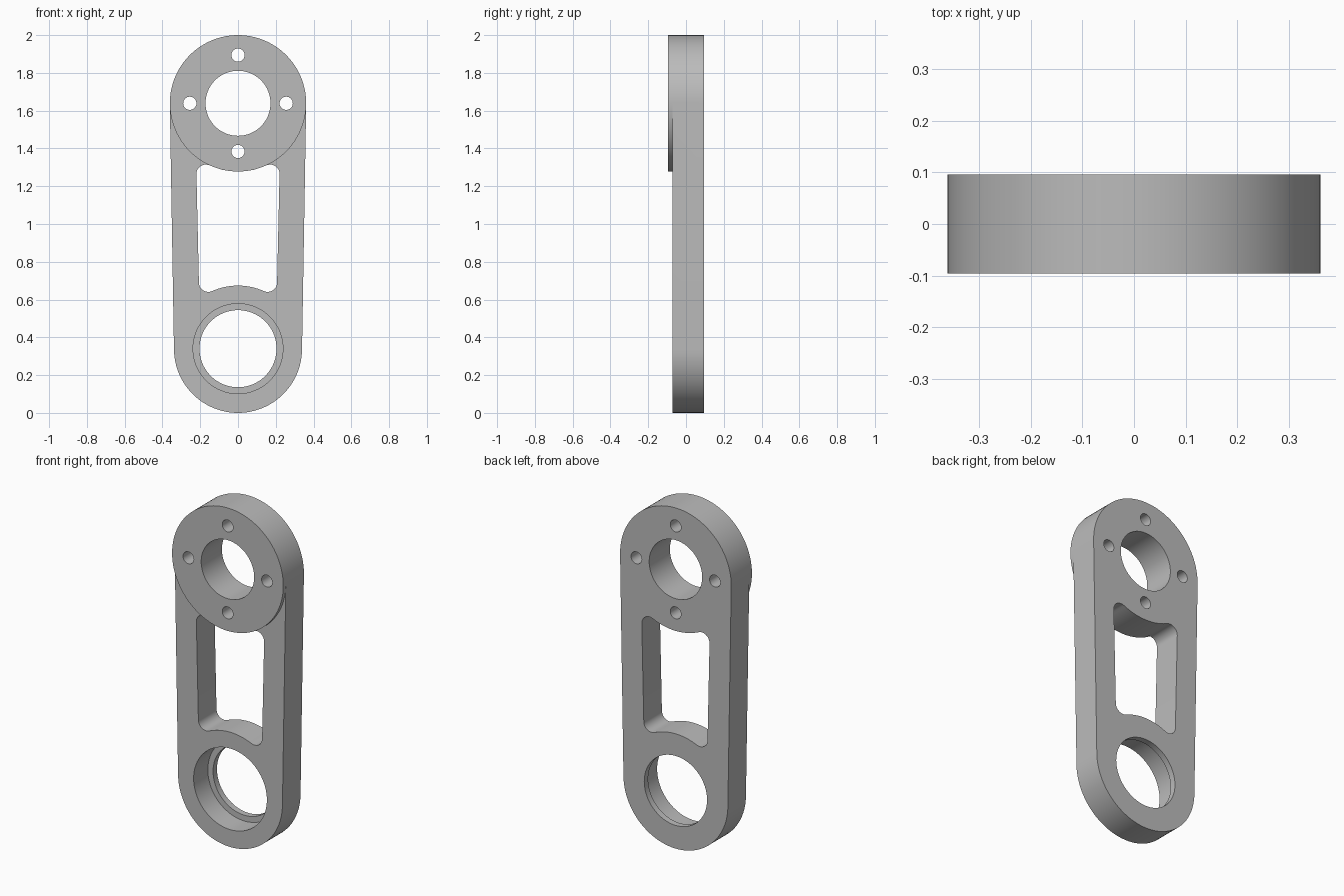
import bpy, bmesh, math
from math import sin, cos, pi

cube = bpy.data.objects.get("Cube")
if cube:
    bpy.data.objects.remove(cube, do_unlink=True)

# Main dimensions
TOP_Z, TOP_R = 1.639, 0.361
LOW_Z, LOW_R = 0.339, 0.339
FRONT, STEP, BACK = -0.096, -0.072, 0.096

grey = bpy.data.materials.new("machined grey")
grey.use_nodes = True
colour = (0.5, 0.5, 0.5, 1)
grey.diffuse_color = colour
grey.node_tree.nodes["Principled BSDF"].inputs["Base Color"].default_value = colour


def arc(x, z, r, start, end, steps):
    """Points along an arc in the x-z plane, both ends included."""
    return [(x + r * cos(start + (end - start) * i / steps),
             z + r * sin(start + (end - start) * i / steps)) for i in range(steps + 1)]


def circle(x, z, r, steps=96):
    return arc(x, z, r, 0, 2 * pi, steps)[:-1]


def prism(name, points, y0, y1):
    """Extrude an x-z outline from y0 to y1."""
    bm = bmesh.new()
    face = bm.faces.new([bm.verts.new((x, y0, z)) for x, z in points])
    out = bmesh.ops.extrude_face_region(bm, geom=[face])
    verts = [v for v in out["geom"] if isinstance(v, bmesh.types.BMVert)]
    bmesh.ops.translate(bm, verts=verts, vec=(0, y1 - y0, 0))
    bmesh.ops.recalc_face_normals(bm, faces=bm.faces)
    mesh = bpy.data.meshes.new(name)
    bm.to_mesh(mesh)
    bm.free()
    mesh.materials.append(grey)
    obj = bpy.data.objects.new(name, mesh)
    bpy.context.collection.objects.link(obj)
    return obj


def combine(target, tool, operation):
    """Apply a boolean and discard the tool."""
    mod = target.modifiers.new("boolean", 'BOOLEAN')
    mod.operation, mod.solver, mod.object = operation, 'EXACT', tool
    bpy.context.view_layer.update()
    evaluated = target.evaluated_get(bpy.context.evaluated_depsgraph_get())
    mesh = bpy.data.meshes.new_from_object(evaluated)
    target.modifiers.clear()
    target.data = mesh
    bpy.data.objects.remove(tool, do_unlink=True)


def slot_outline(fillet=0.05, low_rim=0.335):
    """Tapered window whose ends follow the two eyes, with rounded corners."""
    xt, xb = 0.22 - fillet, 0.207 - fillet
    zt = TOP_Z - math.sqrt((TOP_R + fillet) ** 2 - xt ** 2)
    zb = LOW_Z + math.sqrt((low_rim + fillet) ** 2 - xb ** 2)
    at = math.atan2(TOP_Z - zt, -xt)      # from fillet centre to top eye
    ab = math.atan2(LOW_Z - zb, -xb)      # from fillet centre to lower eye
    right = arc(xb, zb, fillet, ab, 0, 12) + arc(xt, zt, fillet, 0, at, 12)
    left = [(-x, z) for x, z in reversed(right)]
    top = arc(0, TOP_Z, TOP_R, at - pi, -at, 24)[1:-1]
    top.sort(key=lambda p: -p[0])
    low = arc(0, LOW_Z, low_rim, -ab, pi + ab, 24)[1:-1]
    low.sort(key=lambda p: p[0])
    return right + top + left + low


# Arm plate with the window between the eyes
outline = arc(0, TOP_Z, TOP_R, 0, pi, 48) + arc(0, LOW_Z, LOW_R, pi, 2 * pi, 48)
arm = prism("link_arm", outline, STEP, BACK)
combine(arm, prism("window_cutter", slot_outline(), -0.2, 0.2), 'DIFFERENCE')

# Raised round boss on the front of the top eye
combine(arm, prism("boss", circle(0, TOP_Z, TOP_R), FRONT, STEP), 'UNION')

# Top bore and four bolt holes
holes = [(0, TOP_Z, 0.172, 80)]
holes += [(0.255 * cos(i * pi / 2), TOP_Z + 0.255 * sin(i * pi / 2), 0.035, 32) for i in range(4)]
# Lower bore
holes.append((0, LOW_Z + 0.001, 0.204, 80))
for x, z, r, steps in holes:
    combine(arm, prism("hole_cutter", circle(x, z, r, steps), -0.2, 0.2), 'DIFFERENCE')

# Bearing seat in the lower eye, leaving a thin lip at the back
combine(arm, prism("seat_cutter", circle(0, LOW_Z + 0.001, 0.238), -0.2, 0.06), 'DIFFERENCE')

bpy.ops.object.select_all(action='DESELECT')
arm.select_set(True)
bpy.context.view_layer.objects.active = arm
bpy.ops.object.shade_smooth_by_angle(angle=math.radians(30))
